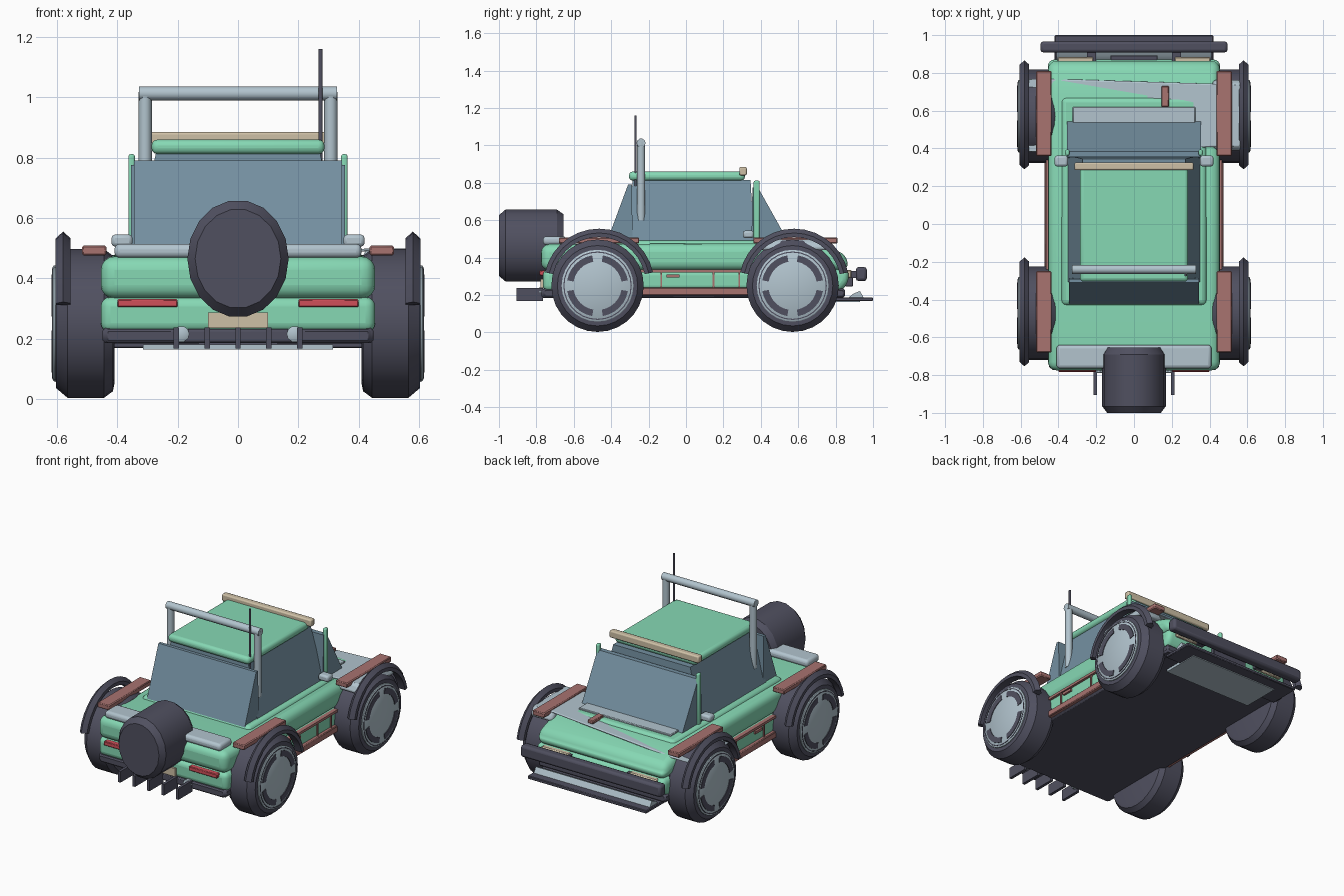
import bpy, bmesh, math
from mathutils import Matrix, Vector

if "Cube" in bpy.data.objects:
    bpy.data.objects.remove(bpy.data.objects["Cube"])


def material(name, rgb):
    m = bpy.data.materials.new(name)
    lin = [(c / 255 / 12.92) if c < 11 else ((c / 255 + 0.055) / 1.055) ** 2.4 for c in rgb]
    m.diffuse_color = (*lin, 1)
    m.use_nodes = True
    m.node_tree.nodes["Principled BSDF"].inputs["Base Color"].default_value = m.diffuse_color
    return m


GREEN = material("mint_green", (134, 216, 180))
DARK = material("dark_rubber", (80, 80, 96))
PALE = material("pale_steel", (178, 196, 206))
GLASS = material("blue_grey_glass", (116, 144, 161))
BROWN = material("red_brown", (168, 115, 112))
RED = material("lamp_red", (208, 80, 90))
BEIGE = material("beige", (206, 192, 166))


def finish(name, bm, mat, bevel=0, segs=1, angle=35):
    """Turn a bmesh into an object, with an optional bevel."""
    bmesh.ops.recalc_face_normals(bm, faces=bm.faces)
    me = bpy.data.meshes.new(name)
    bm.to_mesh(me)
    bm.free()
    ob = bpy.data.objects.new(name, me)
    bpy.context.collection.objects.link(ob)
    me.materials.append(mat)
    if bevel:
        mod = ob.modifiers.new("bevel", 'BEVEL')
        mod.width, mod.segments, mod.limit_method = bevel, segs, 'ANGLE'
    if angle:
        bpy.ops.object.select_all(action='DESELECT')
        bpy.context.view_layer.objects.active = ob
        ob.select_set(True)
        bpy.ops.object.shade_smooth_by_angle(angle=math.radians(angle))
    return ob


def box(name, mat, x, y, z, bevel=0, segs=1, top=None):
    """Box from (min, max) ranges; top gives other x and y ranges for the upper face."""
    bm = bmesh.new()
    tx, ty = top or (x, y)
    rings = []
    for (a, b), (c, d), h in ((x, y, z[0]), (tx, ty, z[1])):
        rings.append([bm.verts.new(p) for p in ((a, c, h), (b, c, h), (b, d, h), (a, d, h))])
    lo, hi = rings
    bm.faces.new(lo)
    bm.faces.new(hi)
    for i in range(4):
        j = (i + 1) % 4
        bm.faces.new((lo[i], lo[j], hi[j], hi[i]))
    return finish(name, bm, mat, bevel, segs)


def pair(name, mat, x, y, z, **kw):
    """The same box on the right and left side."""
    box(name + "_right", mat, x, y, z, **kw)
    box(name + "_left", mat, (-x[1], -x[0]), y, z, **kw)


def prism(name, mat, profile, half, bevel=0, segs=1):
    """Extrude a (y, z) side profile across the width."""
    bm = bmesh.new()
    face = bm.faces.new([bm.verts.new((-half, y, z)) for y, z in profile])
    ext = bmesh.ops.extrude_face_region(bm, geom=[face])
    bmesh.ops.translate(bm, vec=(2 * half, 0, 0),
                        verts=[v for v in ext["geom"] if isinstance(v, bmesh.types.BMVert)])
    return finish(name, bm, mat, bevel, segs)


def lathe(name, mat, profile, centre, axis, n, a0=0, a1=360, closed=False, scale=1, angle=35):
    """Sweep (radius, offset) points around the x or y axis; partial sweeps get end caps."""
    bm = bmesh.new()
    full = a1 - a0 >= 360
    rings = []
    for i in range(n if full else n + 1):
        t = math.radians(a0 + (a1 - a0) * i / n)
        ring = []
        for r, o in profile:
            u, w = r * math.cos(t), r * math.sin(t)
            p = Vector((o, u, w)) if axis == 'x' else Vector((u * scale, o, w))
            ring.append(bm.verts.new(p + Vector(centre)))
        rings.append(ring)
    m = len(profile)
    for i in range(n):
        a, b = rings[i], rings[(i + 1) % len(rings)]
        for k in range(m if closed else m - 1):
            l = (k + 1) % m
            bm.faces.new((a[k], a[l], b[l], b[k]))
    if not full:
        bm.faces.new(rings[0])
        bm.faces.new(rings[-1])
    elif not closed:
        bm.faces.new([r[0] for r in rings])
        bm.faces.new([r[-1] for r in rings])
    return finish(name, bm, mat, angle=angle)


def tube(name, mat, points, radius):
    cu = bpy.data.curves.new(name, 'CURVE')
    cu.dimensions, cu.bevel_depth, cu.bevel_resolution, cu.use_fill_caps = '3D', radius, 3, True
    sp = cu.splines.new('POLY')
    sp.points.add(len(points) - 1)
    for q, p in zip(sp.points, points):
        q.co = (*p, 1)
    cu.materials.append(mat)
    ob = bpy.data.objects.new(name, cu)
    bpy.context.collection.objects.link(ob)


# Body: two stacked rounded rolls, raised bonnet panel, floor
prism("lower_body", GREEN, [(-.765, .22), (.83, .22), (.87, .27), (.87, .338), (-.765, .338)], .455, .045, 4)
prism("upper_body", GREEN, [(-.775, .332), (.872, .332), (.855, .42), (.68, .478), (-.775, .472)], .455, .045, 4)
box("bonnet_panel", GREEN, (-.385, .385), (-.43, .67), (.44, .492), .03, 3)
box("floor", DARK, (-.45, .45), (-.765, .85), (.185, .235), .01)

# Cabin glass, sloped screens and roof
box("cabin_glass", GLASS, (-.358, .358), (-.31, .365), (.46, .815),
    top=((-.272, .272), (-.285, .345)))
prism("rear_screen", GLASS, [(-.425, .48), (-.31, .79), (-.29, .79), (-.285, .48)], .345)
prism("windscreen", GLASS, [(.55, .48), (.385, .775), (.355, .775), (.35, .48)], .355)
box("roof", GREEN, (-.287, .287), (-.305, .315), (.812, .86), .02, 3)
pair("windscreen_post", GREEN, (.342, .364), (.362, .394), (.47, .812), bevel=.008, segs=2)
box("cowl", PALE, (-.325, .325), (.53, .62), (.48, .502), .004)
box("bonnet_latch", BROWN, (.145, .185), (.62, .73), (.485, .506), .004)
pair("mirror", PALE, (.35, .42), (.305, .362), (.505, .545), bevel=.012, segs=2)

# Roof light bar, roll bar and aerial
box("light_bar", BEIGE, (-.315, .315), (.285, .325), (.84, .885), .008, 2)
for s, side in ((1, "right"), (-1, "left")):
    tube("roll_bar_leg_" + side, PALE, [(s * .308, -.24, .60), (s * .308, -.24, 1.018)], .022)
tube("roll_bar_top", PALE, [(-.328, -.24, 1.013), (.328, -.24, 1.013)], .024)
tube("aerial", DARK, [(.274, -.27, .6), (.274, -.27, 1.16)], .007)

# Wheels with hub discs, dark slots and arches
TYRE = [(.20, .41), (.225, .415), (.247, .445), (.247, .565), (.215, .603), (.19, .605)]
ARCH = [(.25, .555), (.272, .555), (.295, .58), (.272, .605), (.25, .605)]
for end, cy in (("front", .57), ("rear", -.473)):
    for s, side in ((1, "right"), (-1, "left")):
        tag = end + "_" + side
        c = (0, cy, .25)

        def flip(pts):
            return [(r, s * o) for r, o in pts]

        lathe("tyre_" + tag, DARK, flip(TYRE), c, 'x', 28)
        lathe("hub_disc_" + tag, PALE, flip([(.192, .59), (.192, .611), (.186, .615)]), c, 'x', 28)
        slot = [(.13, .612), (.13, .619), (.165, .619), (.165, .612)]
        ring = [(.177, .612), (.177, .617), (.183, .617), (.183, .612)]
        lathe("hub_groove_" + tag, DARK, flip(ring), c, 'x', 28, closed=True)
        for k in range(4):
            lathe("hub_slot_%s_%d" % (tag, k), DARK, flip(slot), c, 'x', 6,
                  90 * k + 10, 90 * k + 80, True)
        lathe("wheel_arch_" + tag, DARK, flip(ARCH), (0, cy + .008, .26), 'x', 14, 12, 168, True)

# Wing planks, front wing caps
pair("front_plank", BROWN, (.436, .518), (.36, .81), (.476, .508), bevel=.005)
pair("rear_plank", BROWN, (.436, .518), (-.68, -.25), (.476, .508), bevel=.005)
pair("front_wing_cap", PALE, (.41, .59), (.38, .77), (.44, .498), bevel=.02, segs=2,
     top=((.42, .565), (.41, .74)))

# Side trim: sill, rail, uprights and door handle
pair("sill", BROWN, (.42, .474), (-.26, .36), (.198, .24), bevel=.005)
pair("side_rail", BROWN, (.44, .467), (-.24, .34), (.32, .336))
for i, y in enumerate((-.132, .148, .285)):
    pair("side_upright_%d" % i, BROWN, (.44, .462), (y - .005, y + .005), (.235, .325))
pair("door_handle", BROWN, (.44, .468), (-.105, -.035), (.294, .311))

# Front bumper, lower blade, lamps and grille
box("front_bumper", DARK, (-.495, .495), (.908, .967), (.275, .35), .015, 2)
pair("bumper_mount", DARK, (.2, .25), (.84, .92), (.29, .33))
box("lower_blade", DARK, (-.42, .42), (.8, 1.0), (.168, .188), .004)
box("blade_skid", PALE, (-.315, .315), (.68, .93), (.163, .18))
prism("blade_ramp", PALE, [(.87, .186), (.95, .186), (.93, .222), (.89, .205)], .41)
pair("headlight", BEIGE, (.215, .405), (.85, .885), (.29, .335), bevel=.006)
box("grille", DARK, (-.125, .125), (.85, .893), (.245, .31), .004)

# Rear shelf, lamps, plate, bumper, fins and exhausts
box("rear_shelf", PALE, (-.41, .41), (-.765, -.64), (.468, .514), .018, 3)
pair("tail_light", RED, (.2, .4), (-.783, -.74), (.304, .331), bevel=.004)
box("number_plate", BEIGE, (-.1, .1), (-.778, -.74), (.235, .287))
box("rear_bumper", DARK, (-.44, .44), (-.772, -.7), (.185, .232), .008)
for i in range(5):
    x = -.205 + .1025 * i
    box("rear_fin_%d" % i, DARK, (x - .009, x + .009), (-.905, -.765), (.167, .237))
for s, side in ((1, "right"), (-1, "left")):
    lathe("exhaust_" + side, PALE, [(.027, -.70), (.027, -.785), (.018, -.79)],
          (s * .188, 0, .215), 'y', 10)

# Spare wheel on the tail
lathe("spare_wheel", DARK, [(.17, -.655), (.195, -.69), (.195, -.965), (.165, -1.0)],
      (0, 0, .465), 'y', 18, scale=.862, angle=25)
